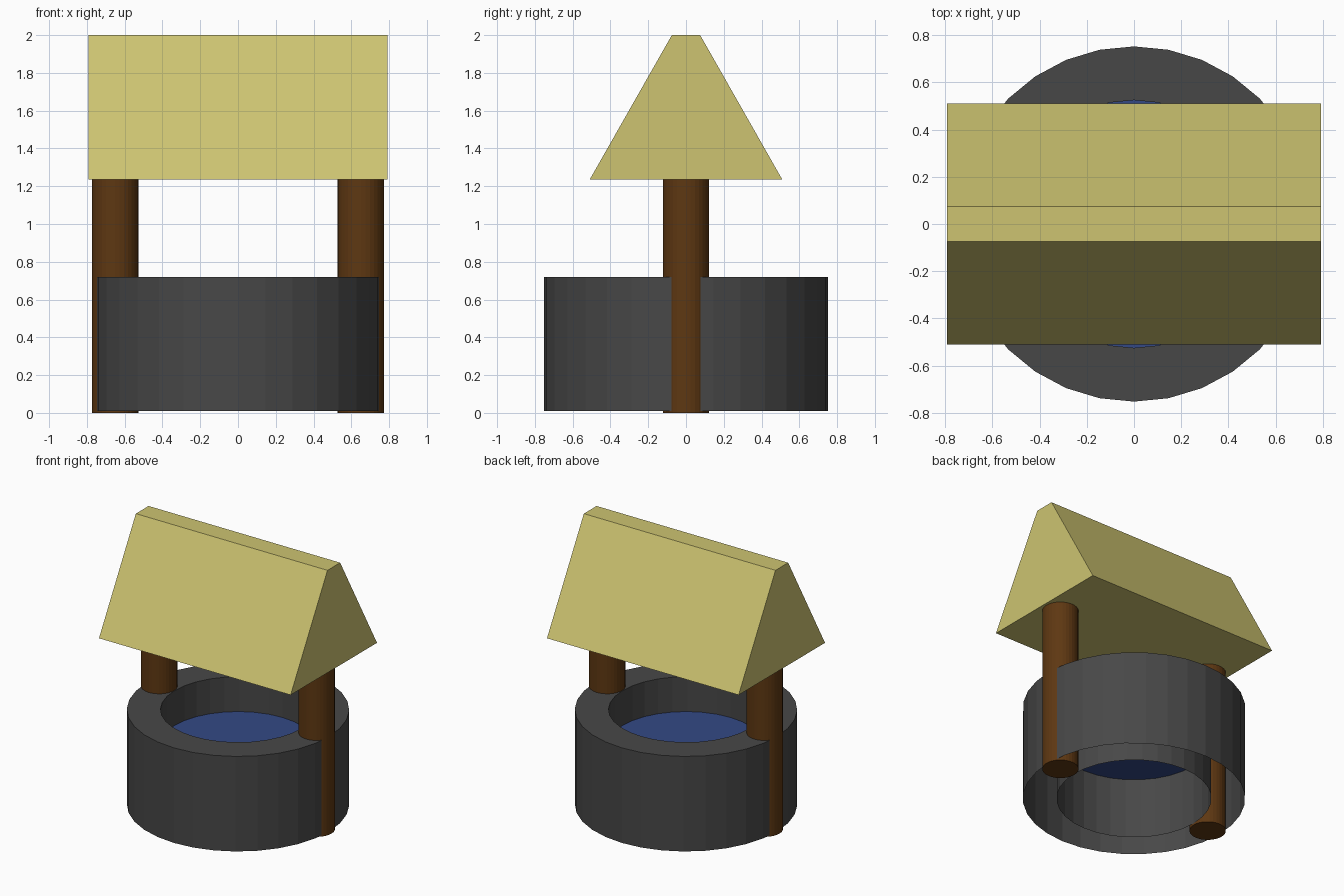
import bpy
import bmesh
import math

cube = bpy.data.objects.get("Cube")
if cube:
    bpy.data.objects.remove(cube, do_unlink=True)

SIDES = 32


def make_material(name, rgb):
    mat = bpy.data.materials.new(name)
    mat.use_nodes = True
    color = (*rgb, 1.0)
    mat.diffuse_color = color
    bsdf = next(n for n in mat.node_tree.nodes if n.type == 'BSDF_PRINCIPLED')
    bsdf.inputs["Base Color"].default_value = color
    return mat


def finish(name, bm, mat, location=(0, 0, 0)):
    mesh = bpy.data.meshes.new(name)
    bm.to_mesh(mesh)
    bm.free()
    mesh.materials.append(mat)
    obj = bpy.data.objects.new(name, mesh)
    obj.location = location
    bpy.context.collection.objects.link(obj)
    return obj


def circle(bm, radius, z):
    step = 2 * math.pi / SIDES
    return [bm.verts.new((radius * math.sin(i * step), radius * math.cos(i * step), z))
            for i in range(SIDES)]


stone = make_material("dark stone", (0.064, 0.064, 0.064))
wood = make_material("brown wood", (0.112, 0.039, 0.006))
straw = make_material("straw yellow", (0.61, 0.55, 0.165))
blue = make_material("water blue", (0.033, 0.066, 0.235))

# Stone wall: outer face, rim and inner face, open underneath
bm = bmesh.new()
profile = [(0.753, 0.01), (0.753, 0.72), (0.525, 0.72), (0.525, 0.01)]
rings = [circle(bm, r, z) for r, z in profile]
for low, high in zip(rings, rings[1:]):
    for i in range(SIDES):
        j = (i + 1) % SIDES
        bm.faces.new((low[j], low[i], high[i], high[j]))
finish("well_wall", bm, stone)

# Water surface
bm = bmesh.new()
bm.faces.new(reversed(circle(bm, 0.525, 0.46)))
finish("water", bm, blue)

# Posts on both sides
for side, x in (("left", 0.651), ("right", -0.651)):
    bm = bmesh.new()
    bmesh.ops.create_cone(bm, cap_ends=True, segments=SIDES,
                          radius1=0.123, radius2=0.123, depth=1.26)
    finish(side + "_post", bm, wood, (x, 0, 0.63))

# Roof: trapezoid profile extruded along x
bm = bmesh.new()
outline = [(-0.51, 1.235), (0.51, 1.235), (0.075, 2.0), (-0.075, 2.0)]
end = bm.faces.new([bm.verts.new((-0.792, y, z)) for y, z in outline])
extruded = bmesh.ops.extrude_face_region(bm, geom=[end], use_keep_orig=True)
bmesh.ops.translate(bm, vec=(1.584, 0, 0),
                    verts=[g for g in extruded["geom"] if isinstance(g, bmesh.types.BMVert)])
bmesh.ops.recalc_face_normals(bm, faces=bm.faces[:])
finish("roof", bm, straw)
